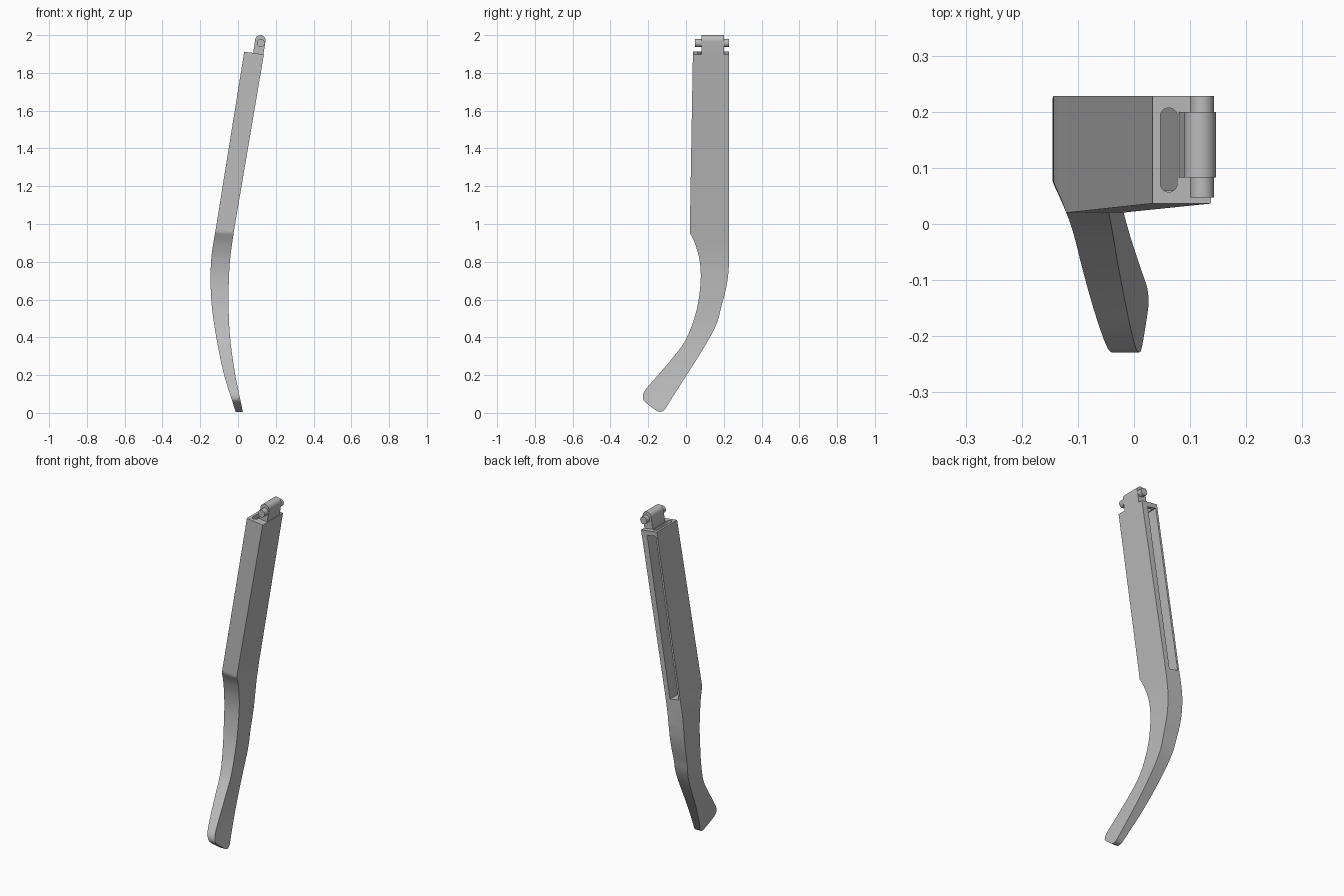
import bpy, bmesh, math
from mathutils import Vector

if "Cube" in bpy.data.objects:
    bpy.data.objects.remove(bpy.data.objects["Cube"], do_unlink=True)

grey = bpy.data.materials.new("plain_grey")
grey.use_nodes = True
GREY = (0.5, 0.5, 0.5, 1)
grey.diffuse_color = GREY
grey.node_tree.nodes["Principled BSDF"].inputs["Base Color"].default_value = GREY


def prism(name, pts, axis, lo, hi):
    """Extrude a 2D outline along one axis."""
    place = {"x": lambda a, b, t: (t, a, b),
             "y": lambda a, b, t: (a, t, b),
             "z": lambda a, b, t: (a, b, t)}[axis]
    bm = bmesh.new()
    face = bm.faces.new([bm.verts.new(place(a, b, lo)) for a, b in pts])
    ext = bmesh.ops.extrude_face_region(bm, geom=[face])
    moved = [g for g in ext["geom"] if isinstance(g, bmesh.types.BMVert)]
    bmesh.ops.translate(bm, verts=moved, vec=place(0, 0, hi - lo))
    bmesh.ops.recalc_face_normals(bm, faces=bm.faces)
    mesh = bpy.data.meshes.new(name)
    bm.to_mesh(mesh)
    bm.free()
    mesh.materials.append(grey)
    ob = bpy.data.objects.new(name, mesh)
    bpy.context.collection.objects.link(ob)
    return ob


def spline(pts, steps=6):
    """Smooth curve through the points."""
    p = [Vector(q) for q in pts]
    p = [2 * p[0] - p[1]] + p + [2 * p[-1] - p[-2]]
    out = []
    for a, b, c, d in zip(p, p[1:], p[2:], p[3:]):
        for i in range(steps):
            t = i / steps
            out.append(tuple(0.5 * (2 * b + (c - a) * t + (2 * a - 5 * b + 4 * c - d) * t ** 2
                                    + (3 * b - a - 3 * c + d) * t ** 3)))
    return out + [tuple(p[-2])]


def arc(cx, cy, r, start, end, n=12):
    angles = [math.radians(start + (end - start) * i / n) for i in range(n + 1)]
    return [(cx + r * math.cos(a), cy + r * math.sin(a)) for a in angles]


def activate(ob):
    bpy.ops.object.select_all(action="DESELECT")
    ob.select_set(True)
    bpy.context.view_layer.objects.active = ob


def combine(ob, cutter, operation):
    activate(ob)
    mod = ob.modifiers.new("cut", "BOOLEAN")
    mod.operation, mod.object, mod.solver = operation, cutter, "EXACT"
    bpy.ops.object.modifier_apply(modifier=mod.name)
    bpy.data.objects.remove(cutter, do_unlink=True)


# Arm: side outline intersected with the bowed front outline
front_edge = spline([(.02, .955), (.05, .89), (.073, .80), (.077, .69),
                     (.055, .54), (0, .39), (-.08, .28), (-.205, .135)])
tip = spline([(-.205, .135), (-.225, .105), (-.228, .075), (-.212, .054), (-.165, .018),
              (-.14, .005), (-.115, .015), (-.095, .045)], 4)
back_edge = spline([(-.095, .045), (.135, .415), (.19, .575), (.218, .69), (.228, .79)])
side = [(.04, 2.1)] + front_edge + tip[1:] + back_edge[1:] + [(.228, 2.1)]
arm = prism("temple_arm", side, "x", -.5, .5)

outer = spline([(-.118, .972), (-.138, .85), (-.145, .735), (-.14, .58),
                (-.115, .4), (-.073, .2), (-.012, .005)])
inner = spline([(.028, -.005), (-.014, .2), (-.042, .4), (-.05, .6), (-.043, .8), (-.022, .96)])
bow = prism("bow_shape", [(.033, 1.912)] + outer + inner + [(.137, 1.898)], "y", -.5, .5)
combine(arm, bow, "INTERSECT")


# Long pocket open to the back, and the rounded slot leading into it
def outer_x(z):
    return .033 - .161 * (1.912 - z)


low, high = .95, 1.885
pocket = prism("pocket", [(outer_x(low) + .012, low), (outer_x(low) + .068, low - .01),
                          (outer_x(high) + .068, high - .01), (outer_x(high) + .012, high)],
               "y", .06, .4)
combine(arm, pocket, "DIFFERENCE")
slot = prism("slot", arc(.062, .192, .015, 0, 180) + arc(.062, .072, .015, 180, 360),
             "z", 1.85, 2.1)
combine(arm, slot, "DIFFERENCE")

# Hinge: leaning rounded tab with a pin through it
lean = math.degrees(math.atan(.165))
tab = prism("hinge_tab", arc(.118, 1.972, .028, -lean, 180 - lean) + [(.078, 1.89), (.133, 1.89)],
            "y", .083, .2)
pin = prism("hinge_pin", arc(.121, 1.958, .0215, 0, 345, 23), "y", .047, .228)

for ob in (arm, tab, pin):
    activate(ob)
    bpy.ops.object.shade_smooth_by_angle(angle=math.radians(30))
